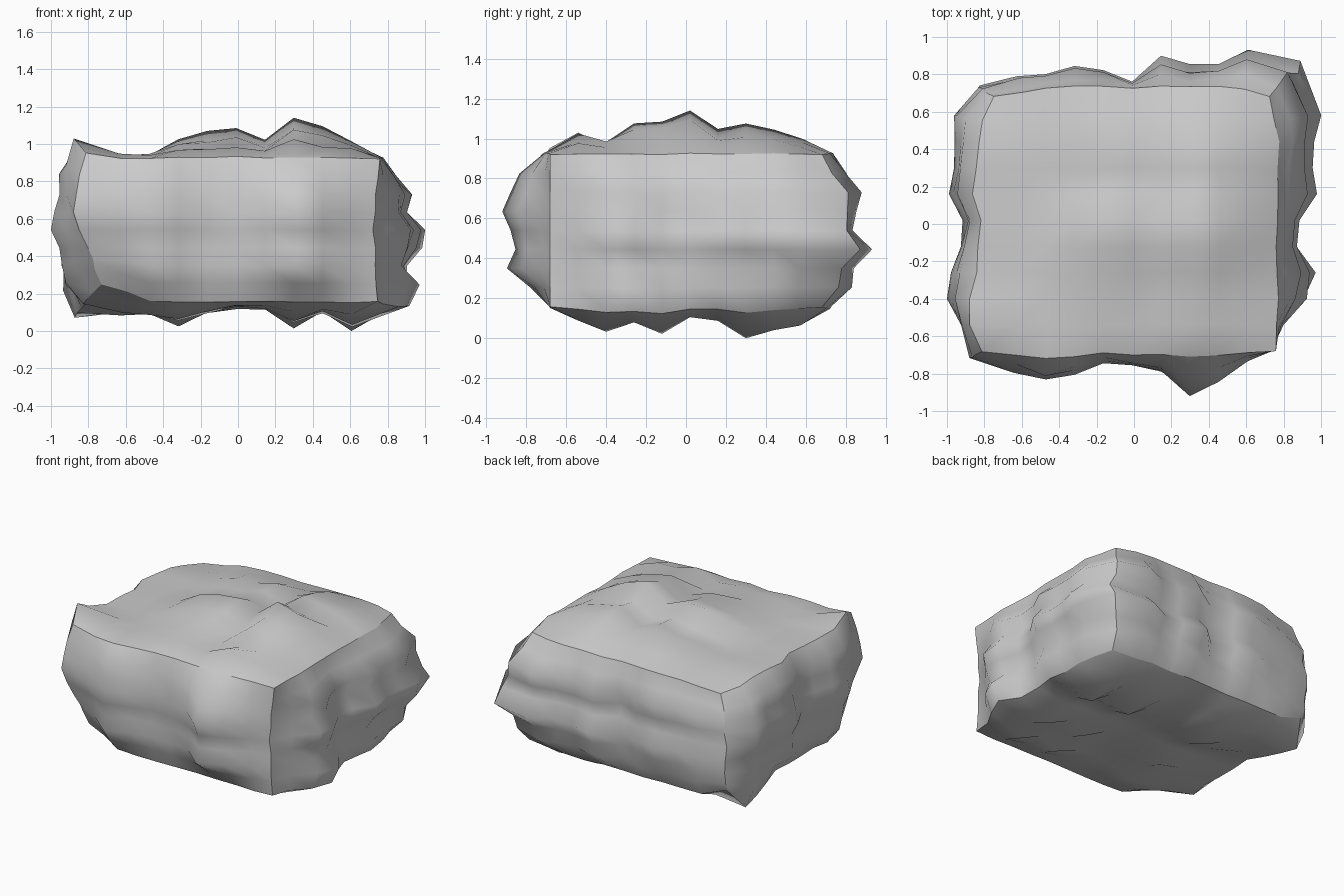
import bpy, bmesh
from mathutils import Vector, noise

cube = bpy.data.objects.get("Cube")
if cube:
    bpy.data.objects.remove(cube, do_unlink=True)

# Core block: cells per axis and the two limits on each axis
CELLS = (10, 10, 8)
LOW = (-0.78, -0.68, 0.16)
HIGH = (0.76, 0.72, 0.92)

# Bulge of every side in hundredths: one profile along each of its two axes
BULGES = {
    (2, 1): ((2, 3, 4, 11, 15, 17, 12, 22, 18, 12, 1),
             (2, 11, 9, 16, 17, 22, 13, 16, 14, 8, 1)),
    (2, -1): ((4, 8, 10, 14, 9, 6, 6, 15, 9, 16, 4),
              (1, 8, 13, 9, 14, 6, 8, 16, 12, 11, 2)),
    (0, -1): ((5, 15, 22, 20, 16, 14, 21, 19, 18, 19, 7),
              (7, 16, 18, 19, 22, 21, 19, 18, 9)),
    (0, 1): ((-4, 4, 17, 18, 12, 14, 22, 20, 21, 24, 10),
             (10, 18, 16, 22, 24, 17, 19, 12, 2)),
    (1, -1): ((1, 11, 18, 13, 7, 9, 13, 24, 17, 7, 0),
              (0, 12, 22, 18, 21, 24, 21, 18, 6)),
    (1, 1): ((3, 9, 10, 14, 12, 5, 18, 14, 15, 21, 14),
             (0, 13, 14, 21, 12, 14, 17, 10, 3)),
}

# Knobs and chips: place on the block, shift, reach
KNOBS = (
    ((0.76, -0.26, 0.18), (0.1, 0, -0.01), 0.24),
    ((-0.78, -0.68, 0.16), (0.06, 0.06, 0.09), 0.35),
    ((-0.78, -0.68, 0.68), (-0.06, -0.03, 0), 0.25),
    ((-0.78, -0.54, 0.92), (-0.04, 0, 0.1), 0.22),
    ((0.76, 0.72, 0.45), (0.06, 0.03, 0), 0.18),
    ((0.76, 0.72, 0.92), (-0.04, -0.05, 0), 0.3),
    ((0.76, 0.72, 0.16), (-0.05, -0.04, 0), 0.3),
    ((-0.78, 0.72, 0.16), (0, -0.02, 0.07), 0.15),
    ((-0.78, 0.55, 0.16), (-0.06, 0, -0.08), 0.2),
    ((-0.78, 0.72, 0.92), (0.05, -0.04, -0.04), 0.35),
)


def gridded_block():
    """A closed block whose vertices sit on whole cell numbers."""
    bm = bmesh.new()
    bmesh.ops.create_cube(bm, size=1)
    for v in bm.verts:
        v.co = [(c + 0.5) * n for c, n in zip(v.co, CELLS)]
    for axis in range(3):
        normal = Vector([float(i == axis) for i in range(3)])
        for cut in range(1, CELLS[axis]):
            bmesh.ops.bisect_plane(bm, geom=bm.verts[:] + bm.edges[:] + bm.faces[:],
                                   plane_co=normal * cut, plane_no=normal)
    return bm


def weathered(cell):
    """Place a cell corner in the block and push it out on each side it touches."""
    place = Vector([lo + (hi - lo) * c / n
                    for lo, hi, c, n in zip(LOW, HIGH, cell, CELLS)])
    pushed = place.copy()
    for (axis, sign), (first, second) in BULGES.items():
        if cell[axis] != (CELLS[axis] if sign > 0 else 0):
            continue
        a, b = [cell[i] for i in range(3) if i != axis]
        peak = max(first)
        share = first[a] * second[b] / peak ** 2
        # Weathering wears the lower areas and leaves the peaks
        wear = 1 - 1.3 * abs(noise.noise(place * 4)) * (1 - share)
        pushed[axis] += sign * share * wear * peak / 100
    for centre, shift, reach in KNOBS:
        near = max(0, 1 - (place - Vector(centre)).length / reach)
        pushed += Vector(shift) * near * near * (3 - 2 * near)
    return pushed


# Boulder: smooth sides that meet in creased edges
bm = gridded_block()
bmesh.ops.recalc_face_normals(bm, faces=bm.faces[:])
for face in bm.faces:
    face.smooth = True
for edge in bm.edges:
    edge.smooth = edge.calc_face_angle() < 1
for v in bm.verts:
    v.co = weathered([round(c) for c in v.co])

mesh = bpy.data.meshes.new("boulder")
bm.to_mesh(mesh)
bm.free()
boulder = bpy.data.objects.new("boulder", mesh)
bpy.context.collection.objects.link(boulder)

# Stone colour
stone = bpy.data.materials.new("grey stone")
stone.use_nodes = True
stone.diffuse_color = (0.6, 0.6, 0.6, 1)
stone.node_tree.nodes["Principled BSDF"].inputs["Base Color"].default_value = (0.6, 0.6, 0.6, 1)
mesh.materials.append(stone)
